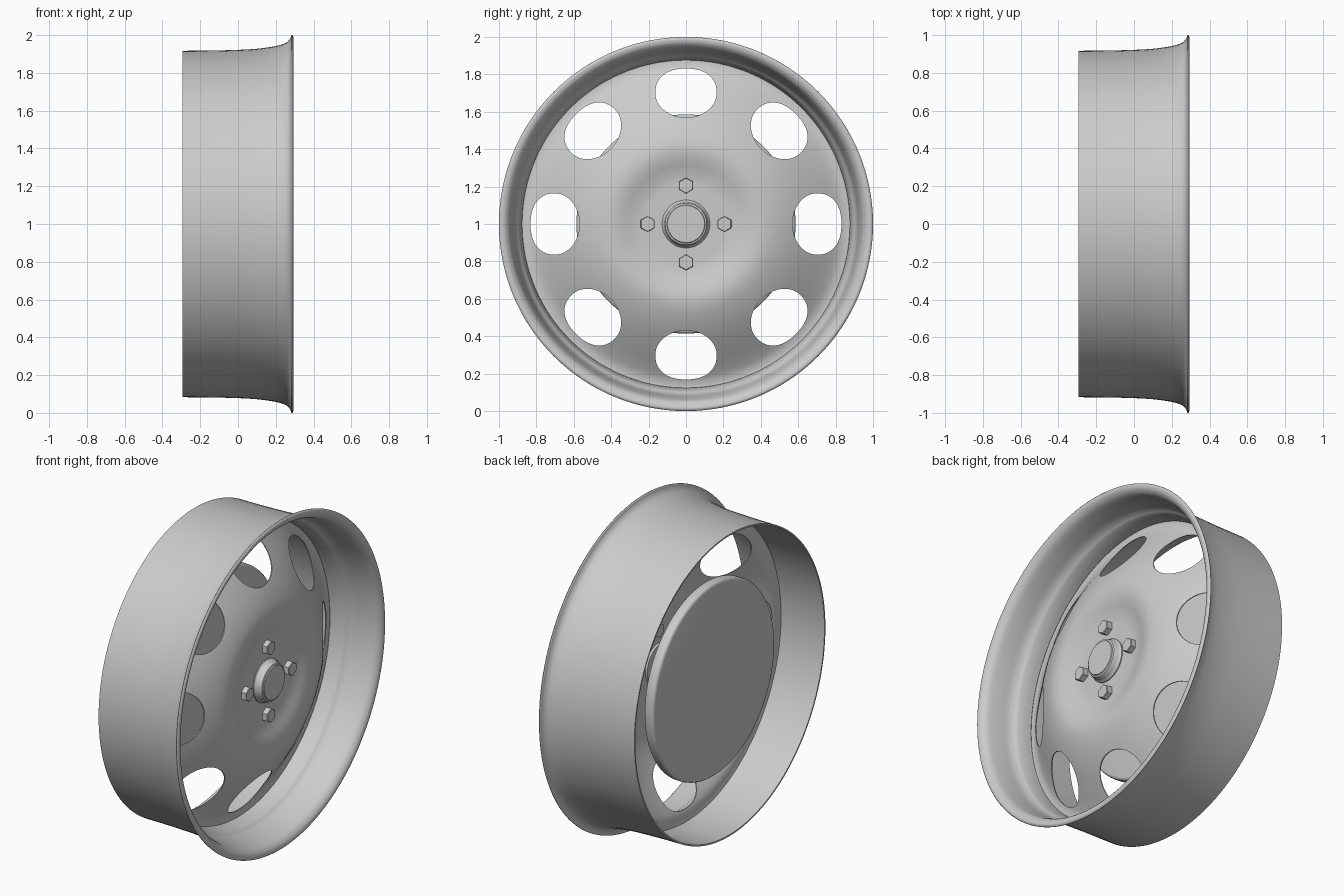
import bpy, bmesh, math
from mathutils import Vector, Matrix

if "Cube" in bpy.data.objects:
    bpy.data.objects.remove(bpy.data.objects["Cube"])

AXIS_Z = 1.0  # the wheel axis runs along x at this height


def finish(bm, name, angle=35):
    bmesh.ops.remove_doubles(bm, verts=bm.verts[:], dist=1e-5)
    bmesh.ops.recalc_face_normals(bm, faces=bm.faces[:])
    me = bpy.data.meshes.new(name)
    bm.to_mesh(me)
    bm.free()
    ob = bpy.data.objects.new(name, me)
    bpy.context.collection.objects.link(ob)
    if angle:
        smooth(ob, angle)
    return ob


def smooth(ob, angle=35):
    bpy.ops.object.select_all(action='DESELECT')
    ob.select_set(True)
    bpy.context.view_layer.objects.active = ob
    bpy.ops.object.shade_smooth_by_angle(angle=math.radians(angle))


def spline(pts, steps=4):
    """Catmull-Rom curve through (x, radius) points."""
    p = [Vector(q) for q in pts]
    p = [2 * p[0] - p[1]] + p + [2 * p[-1] - p[-2]]
    out = []
    for i in range(1, len(p) - 2):
        a, b, c, d = p[i - 1:i + 3]
        for k in range(steps):
            t = k / steps
            out.append(0.5 * (2 * b + (c - a) * t + (2 * a - 5 * b + 4 * c - d) * t * t
                              + (3 * b - a - 3 * c + d) * t ** 3))
    return out + [p[-2]]


def lathe(name, profile, closed=False, segs=128):
    """Revolve (x, radius) points about the wheel axis; radius 0 makes a pole."""
    bm = bmesh.new()
    rings = []
    for x, r in profile:
        if r < 1e-5:
            rings.append([bm.verts.new((x, 0, AXIS_Z))] * segs)
        else:
            rings.append([bm.verts.new((x, r * math.cos(2 * math.pi * i / segs),
                                        AXIS_Z + r * math.sin(2 * math.pi * i / segs)))
                          for i in range(segs)])
    n = len(rings)
    for j in range(n if closed else n - 1):
        a, b = rings[j], rings[(j + 1) % n]
        for i in range(segs):
            k = (i + 1) % segs
            quad = list(dict.fromkeys((a[i], a[k], b[k], b[i])))
            if len(quad) > 2:
                bm.faces.new(quad)
    return finish(bm, name)


# Rim: outer barrel and flared lip, then the inside face with its shoulder
outer = spline([(-0.295, 0.917), (-0.1, 0.919), (0.08, 0.926), (0.2, 0.942), (0.255, 0.96),
                (0.275, 0.98), (0.281, 0.996), (0.287, 1.0), (0.294, 0.992)])
inner = spline([(0.295, 0.985), (0.288, 0.965), (0.262, 0.943), (0.2, 0.927), (0.14, 0.917),
                (0.11, 0.905), (0.09, 0.892), (0.05, 0.881), (0.005, 0.876)])
lathe("rim", outer + inner + [(0.0, 0.88), (-0.005, 0.906), (-0.295, 0.908)], closed=True)

# Wheel disc: thin pressed plate, crowned, with a shallow recess around the hub
face = spline([(0.002, 0.885), (0.002, 0.86), (0.012, 0.825), (0.045, 0.77), (0.1, 0.69),
               (0.148, 0.615), (0.188, 0.54), (0.217, 0.465), (0.227, 0.405), (0.22, 0.35),
               (0.202, 0.29), (0.192, 0.24), (0.19, 0.19)])
face += [Vector((0.19, 0))]
back = [Vector((x - 0.006, r)) for x, r in reversed(face)]
disc = lathe("wheel_disc", face + back + [face[0]])

# Eight rounded openings cut through the disc
bm = bmesh.new()
for h in range(8):
    rot = Matrix.Rotation(h * math.pi / 4, 4, 'X')
    ends = []
    for x in (-0.3, 0.4):
        ring = []
        for i in range(56):
            t = 2 * math.pi * i / 56
            c, s = math.cos(t), math.sin(t)
            e = 0.87 if s > 0 else 1.0  # squarer on the outer side
            y = 0.164 * math.copysign(abs(c) ** e, c)
            z = 0.70 + 0.131 * math.copysign(abs(s) ** e, s)
            ring.append(bm.verts.new(rot @ Vector((x, y, z)) + Vector((0, 0, AXIS_Z))))
        ends.append(ring)
        bm.faces.new(ring)
    for i in range(56):
        k = (i + 1) % 56
        bm.faces.new((ends[0][i], ends[0][k], ends[1][k], ends[1][i]))
cutter = finish(bm, "opening_cutter", 0)
mod = disc.modifiers.new("openings", 'BOOLEAN')
mod.object = cutter
mod.operation = 'DIFFERENCE'
mod.solver = 'EXACT'
bpy.ops.object.select_all(action='DESELECT')
disc.select_set(True)
bpy.context.view_layer.objects.active = disc
bpy.ops.object.modifier_apply(modifier=mod.name)
bpy.data.objects.remove(cutter)
smooth(disc)

# Brake disc behind the wheel disc, with a rounded rim
lathe("brake_disc", [(-0.19, 0), (-0.19, 0.568), (-0.187, 0.578), (-0.18, 0.584),
                     (-0.17, 0.586), (-0.145, 0.586), (-0.135, 0.584), (-0.128, 0.578),
                     (-0.125, 0.568), (-0.125, 0)])

# Hub cap: tapered collar and flat cap
lathe("hub_cap", [(0.17, 0), (0.17, 0.128), (0.196, 0.128), (0.204, 0.121), (0.21, 0.118),
                  (0.23, 0.115), (0.238, 0.111), (0.241, 0.102), (0.246, 0.099),
                  (0.246, 0)], segs=64)

# Four hexagonal wheel bolts
for i in range(4):
    a = i * math.pi / 2
    bm = bmesh.new()
    bmesh.ops.create_cone(bm, cap_ends=True, segments=6, radius1=0.043, radius2=0.043, depth=0.05)
    top = [e for e in bm.edges if all(v.co.z > 0 for v in e.verts)]
    bmesh.ops.bevel(bm, geom=top, offset=0.003, segments=1, affect='EDGES')
    bm.transform(Matrix.Translation((0.2, 0.205 * math.cos(a), AXIS_Z + 0.205 * math.sin(a)))
                 @ Matrix.Rotation(math.pi / 2, 4, 'Y'))
    bmesh.ops.rotate(bm, verts=bm.verts[:], cent=(0.2, 0.205 * math.cos(a), AXIS_Z + 0.205 * math.sin(a)),
                     matrix=Matrix.Rotation(math.pi / 6, 3, 'X'))
    finish(bm, f"wheel_bolt_{i + 1}", 0)
